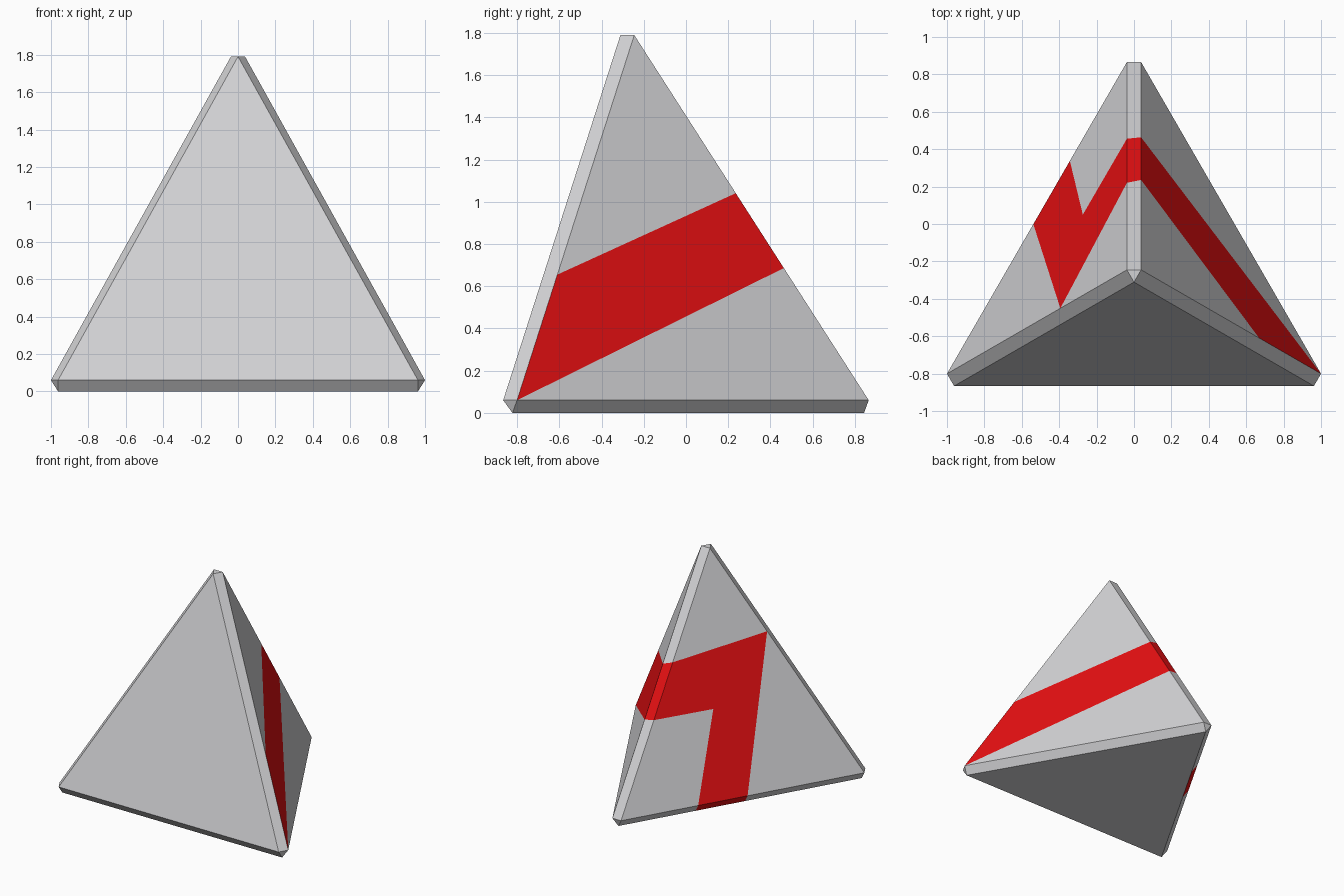
import bpy, bmesh
from itertools import combinations
from mathutils import Vector

cube = bpy.data.objects.get("Cube")
if cube:
    bpy.data.objects.remove(cube, do_unlink=True)


def material(name, rgb):
    mat = bpy.data.materials.new(name)
    mat.use_nodes = True
    mat.diffuse_color = (*rgb, 1)
    mat.node_tree.nodes["Principled BSDF"].inputs["Base Color"].default_value = (*rgb, 1)
    return mat


GREY, RED = 0, 1
APEX, BACK, LEFT, RIGHT = range(4)

# Core pyramid; each side is named by the corner opposite it
half, mid, bevel = 0.962, -0.267, 0.046
rad = half * 2 / 3 ** 0.5
core = [Vector((0, mid, 1.776)), Vector((0, mid + rad, bevel)),
        Vector((half, mid - rad / 2, bevel)), Vector((-half, mid - rad / 2, bevel))]
centre = sum(core, Vector()) / 4


def side_normal(j):
    a, b, c = [core[i] for i in range(4) if i != j]
    n = (b - a).cross(c - a).normalized()
    return n if n.dot(a - centre) > 0 else -n


normals = [side_normal(j) for j in range(4)]
bm = bmesh.new()


def corner(i, side):
    return core[i] + normals[side] * bevel


def on(side, **weights):
    """Point on a side, as a weighted mix of its corners."""
    ids = dict(a=APEX, b=BACK, l=LEFT, r=RIGHT)
    return sum((corner(ids[k], side) * w for k, w in weights.items()), Vector())


def poly(points, colour=GREY):
    face = bm.faces.new([bm.verts.new(p) for p in points])
    face.normal_update()
    if face.normal.dot(face.calc_center_median() - centre) < 0:
        face.normal_flip()
    face.material_index = colour


# Plain front and base
for side in (BACK, APEX):
    poly([corner(i, side) for i in range(4) if i != side])

# Left side with one slanted band
S = RIGHT
low, high, front = on(S, a=.362, b=.638), 0, 0
S = RIGHT
lside, rside = RIGHT, LEFT
low, high = on(lside, a=.362, b=.638), on(lside, a=.567, b=.433)
front = on(lside, a=.344, l=.656)
poly([corner(LEFT, lside), low, high, front], RED)
poly([corner(BACK, lside), low, corner(LEFT, lside)])
poly([corner(APEX, lside), front, high])

# Right side with a hooked band
low, high = on(rside, a=.369, b=.631), on(rside, a=.581, b=.419)
inner, outer = on(rside, a=.367, b=.388, r=.245), on(rside, a=.63, r=.37)
leg1, leg2 = on(rside, b=.683, r=.317), on(rside, b=.48, r=.52)
poly([low, inner, outer, high], RED)
poly([inner, leg1, leg2, outer], RED)
poly([corner(BACK, rside), leg1, inner, low])
poly([corner(RIGHT, rside), outer, leg2])
poly([corner(APEX, rside), high, outer])

# Bevelled edges; the band crosses two of them
cuts = {(APEX, BACK): ((.419, .631), (.433, .638)),
        (BACK, RIGHT): ((.317, .52), (.317, .52))}
for i, k in combinations(range(4), 2):
    s1, s2 = [j for j in range(4) if j not in (i, k)]
    if (i, k) == (APEX, BACK):
        s1, s2 = rside, lside
    c1, c2 = cuts.get((i, k), ((), ()))
    rows = [[corner(i, s).lerp(corner(k, s), t) for t in (0, *c, 1)]
            for s, c in ((s1, c1), (s2, c2))]
    for n in range(len(c1) + 1):
        poly([rows[0][n], rows[0][n + 1], rows[1][n + 1], rows[1][n]],
             RED if n == 1 else GREY)

# Clipped corners
for i in range(4):
    poly([corner(i, j) for j in range(4) if j != i])

bmesh.ops.remove_doubles(bm, verts=bm.verts, dist=0.0005)
mesh = bpy.data.meshes.new("bevelled_pyramid")
bm.to_mesh(mesh)
bm.free()
mesh.materials.append(material("light_grey", (0.65, 0.65, 0.665)))
mesh.materials.append(material("red", (0.79, 0.005, 0.006)))
body = bpy.data.objects.new("bevelled_pyramid", mesh)
bpy.context.collection.objects.link(body)
